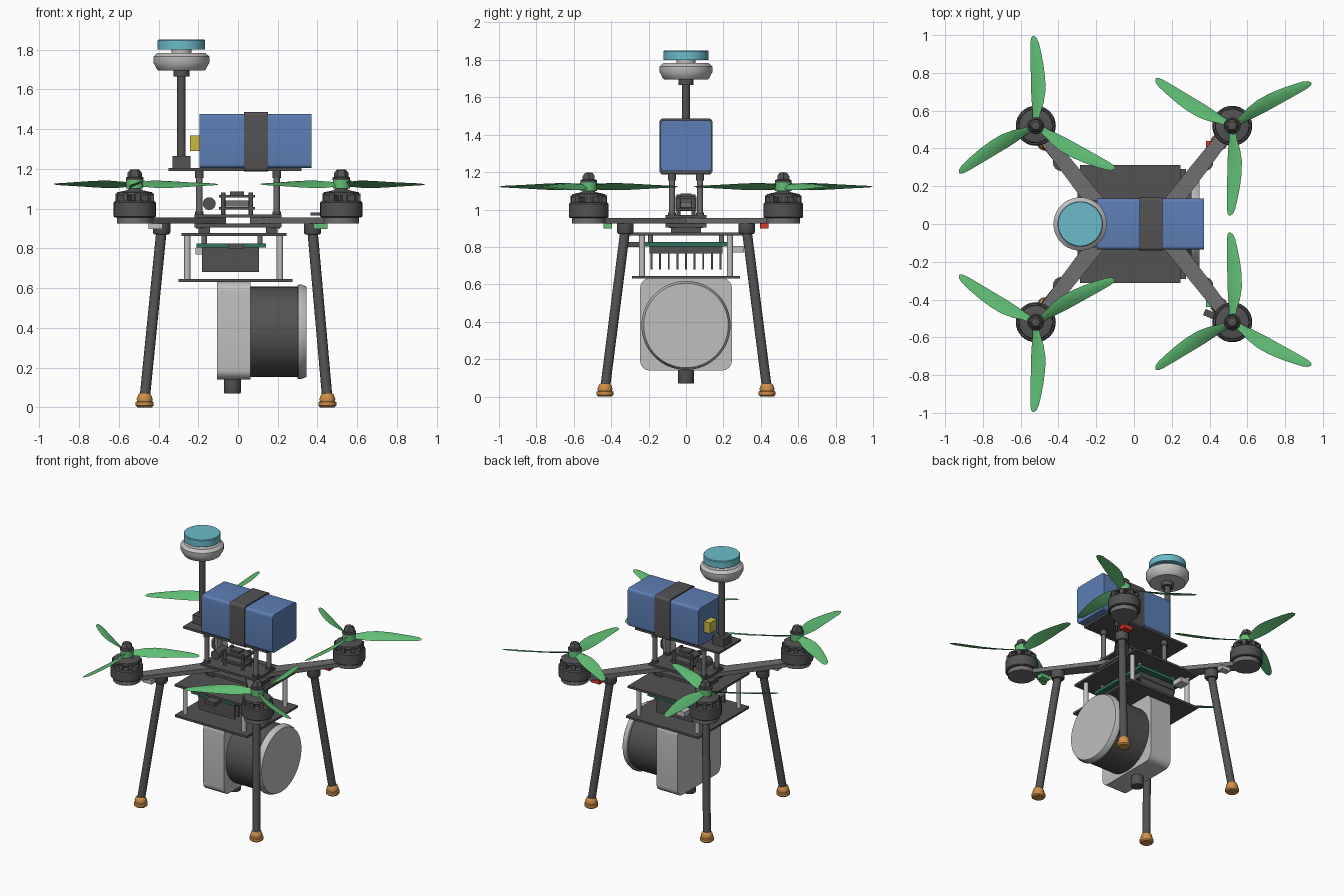
import bpy, bmesh, math
from mathutils import Vector, Matrix

if "Cube" in bpy.data.objects:
    bpy.data.objects.remove(bpy.data.objects["Cube"])

def material(name, col):
    m = bpy.data.materials.new(name)
    m.diffuse_color = (*col, 1)
    m.use_nodes = True
    m.node_tree.nodes["Principled BSDF"].inputs["Base Color"].default_value = m.diffuse_color
    return m

DARK = material("dark_grey", (0.085, 0.085, 0.088))
MID = material("mid_grey", (0.16, 0.16, 0.165))
LIGHT = material("light_grey", (0.52, 0.52, 0.52))
BLUE = material("battery_blue", (0.11, 0.21, 0.46))
GREEN = material("propeller_green", (0.12, 0.52, 0.18))
CYAN = material("antenna_cyan", (0.15, 0.50, 0.60))
ORANGE = material("foot_orange", (0.62, 0.28, 0.07))
YELLOW = material("plug_yellow", (0.58, 0.49, 0.06))
RED = material("light_red", (0.70, 0.04, 0.02))
BOARD = material("board_green", (0.03, 0.16, 0.11))

def make(name, bm, mat, smooth=False):
    bmesh.ops.recalc_face_normals(bm, faces=bm.faces)
    me = bpy.data.meshes.new(name)
    bm.to_mesh(me)
    bm.free()
    me.materials.append(mat)
    ob = bpy.data.objects.new(name, me)
    bpy.context.collection.objects.link(ob)
    if smooth:
        bpy.ops.object.select_all(action='DESELECT')
        ob.select_set(True)
        bpy.context.view_layer.objects.active = ob
        bpy.ops.object.shade_smooth_by_angle(angle=math.radians(35))
    return ob

def box(name, x, y, z, mat, round_x=0, turn=0):
    """Box from (min, max) pairs; round_x rounds the edges along x, turn spins it about z."""
    bm = bmesh.new()
    c = Vector([(a + b) / 2 for a, b in (x, y, z)])
    s = [b - a for a, b in (x, y, z)]
    bmesh.ops.create_cube(bm, size=1, matrix=Matrix.Translation(c) @ Matrix.Rotation(turn, 4, 'Z') @ Matrix.Diagonal((*s, 1)))
    if round_x:
        es = [e for e in bm.edges if abs(e.verts[0].co.x - e.verts[1].co.x) > 1e-4]
        bmesh.ops.bevel(bm, geom=es, offset=round_x, segments=6, profile=0.5, affect='EDGES')
    return make(name, bm, mat, bool(round_x))

def lathe(name, profile, mat, origin=(0, 0, 0), axis=(0, 0, 1), n=32):
    """Closed solid of revolution from (radius, height) points along an axis."""
    bm = bmesh.new()
    m = Matrix.Translation(origin) @ Vector((0, 0, 1)).rotation_difference(Vector(axis)).to_matrix().to_4x4()
    rings = [[bm.verts.new(m @ Vector((r * math.cos(2 * math.pi * i / n), r * math.sin(2 * math.pi * i / n), h)))
              for i in range(n)] for r, h in profile]
    for a, b in zip(rings, rings[1:]):
        for i in range(n):
            bm.faces.new((a[i], a[(i + 1) % n], b[(i + 1) % n], b[i]))
    bm.faces.new(rings[0])
    bm.faces.new(rings[-1])
    return make(name, bm, mat, True)

def rod(name, p, q, r, mat, n=20):
    d = Vector(q) - Vector(p)
    return lathe(name, [(r, 0), (r, d.length)], mat, p, d.normalized(), n)

def prism(name, pts, z0, z1, mat):
    bm = bmesh.new()
    f = bm.faces.new([bm.verts.new((x, y, z0)) for x, y in pts])
    ext = bmesh.ops.extrude_face_region(bm, geom=[f])['geom']
    bmesh.ops.translate(bm, vec=(0, 0, z1 - z0), verts=[v for v in ext if isinstance(v, bmesh.types.BMVert)])
    return make(name, bm, mat)

# radius, chord, sweep towards the leading edge, pitch in degrees
BLADE = [(0.025, 0.04, 0, 35), (0.07, 0.05, 0.004, 35), (0.12, 0.072, 0.010, 31), (0.18, 0.084, 0.013, 26),
         (0.25, 0.082, 0.012, 22), (0.32, 0.072, 0.007, 18), (0.39, 0.058, 0, 15),
         (0.44, 0.045, -0.006, 13), (0.465, 0.03, -0.010, 12), (0.476, 0.008, -0.013, 12)]
SECTION = [(0.5, 0), (0.25, 0.07), (-0.15, 0.06), (-0.5, 0), (-0.15, -0.02), (0.25, -0.01)]

def propeller(name, cx, cy, first, spin):
    bm = bmesh.new()
    for k in range(3):
        m = Matrix.Translation((cx, cy, 1.122)) @ Matrix.Rotation(first + k * math.tau / 3, 4, 'Z')
        rings = []
        for r, c, off, pitch in BLADE:
            p = math.radians(pitch)
            rings.append([bm.verts.new(m @ Vector((r, spin * (off + c * (u * math.cos(p) - w * math.sin(p))),
                                                   c * (u * math.sin(p) + w * math.cos(p))))) for u, w in SECTION])
        n = len(SECTION)
        for a, b in zip(rings, rings[1:]):
            for i in range(n):
                bm.faces.new((a[i], a[(i + 1) % n], b[(i + 1) % n], b[i]))
        bm.faces.new(rings[0])
        bm.faces.new(rings[-1])
    make(name, bm, GREEN, True)

# Four corners: arm, motor, propeller, leg, light
for sx, xn in ((-1, "rear"), (1, "front")):
    for sy, yn in ((-1, "right"), (1, "left")):
        tag = f"{xn}_{yn}_"
        mx, my = 0.52 * sx, 0.52 * sy
        a, b = Vector((0.10 * sx, -0.02 * sy)), Vector((mx, my))
        side = (b - a).normalized().orthogonal()
        prism(tag + "arm", [a + side * 0.05, b + side * 0.034, b - side * 0.034, a - side * 0.05], 0.925, 0.955, MID)
        lathe(tag + "motor_mount", [(0.09, 0.925), (0.09, 0.956)], MID, (mx, my, 0))
        lathe(tag + "motor_bell", [(0.10, 0.955), (0.106, 0.96), (0.106, 1.03), (0.10, 1.038), (0.055, 1.04),
                                   (0.05, 1.085), (0.03, 1.10), (0.03, 1.115)], DARK, (mx, my, 0))
        lathe(tag + "motor_rim", [(0.055, 1.068), (0.092, 1.068), (0.088, 1.082), (0.05, 1.09)], DARK, (mx, my, 0))
        for k in range(9):
            t = k * math.tau / 9
            px, py = mx + 0.07 * math.cos(t), my + 0.07 * math.sin(t)
            box(tag + "motor_spoke", (px - 0.027, px + 0.027), (py - 0.013, py + 0.013), (1.03, 1.075), DARK, turn=t)
        spin = sx * sy                     # diagonal pairs turn the same way
        propeller(tag + "propeller", mx, my, -spin * math.pi / 2, spin)
        lathe(tag + "propeller_hub", [(0.043, 1.10), (0.043, 1.147)], GREEN, (mx, my, 0), n=24)
        lathe(tag + "propeller_washer", [(0.045, 1.145), (0.045, 1.155), (0.038, 1.16)], DARK, (mx, my, 0))
        lathe(tag + "propeller_nut", [(0.037, 1.155), (0.037, 1.178), (0.024, 1.195), (0.01, 1.198)], DARK, (mx, my, 0), n=6)
        # Splayed leg with clamp and rubber foot
        top, foot = (0.38 * sx - 0.005, 0.325 * sy, 0.89), (0.46 * sx - 0.01, 0.433 * sy, 0.04)
        rod(tag + "leg", foot, top, 0.026, DARK)
        lathe(tag + "leg_clamp", [(0.038, 0.87), (0.044, 0.88), (0.044, 0.925)], DARK, (top[0], top[1], 0))
        lathe(tag + "foot", [(0.036, 0), (0.045, 0.008), (0.045, 0.026), (0.038, 0.03), (0.04, 0.042),
                             (0.032, 0.064), (0.026, 0.07)], ORANGE, (foot[0], foot[1], 0), n=24)
        lamp = LIGHT if sx < 0 else (RED if sy > 0 else GREEN)
        lx, ly = 0.415 * sx, 0.418 * sy
        box(tag + "light", (lx - 0.035, lx + 0.035), (ly - 0.022, ly + 0.022), (0.898, 0.926), lamp)
        # Standoffs of the centre frame and of the lower bay
        fx, fy = 0.195 * sx, 0.075 * sy
        rod(tag + "frame_post", (fx, fy, 0.90), (fx, fy, 1.19), 0.016, MID)
        for z0, z1 in ((0.955, 0.985), (1.155, 1.19)):
            rod(tag + "frame_post_collar", (fx, fy, z0), (fx, fy, z1), 0.022, DARK)
        bx, by = 0.233 * sx - 0.022, 0.235 * sy
        rod(tag + "bay_post", (bx, by, 0.64), (bx, by, 0.87), 0.016, LIGHT)
        rod(tag + "board_post", (0.14 * sx - 0.03, 0.19 * sy, 0.81), (0.14 * sx - 0.03, 0.19 * sy, 0.87), 0.013, MID, 12)
        # Flight stack pillars
        rod(tag + "stack_pillar", (0.07 * sx - 0.005, 0.04 * sy, 0.96), (0.07 * sx - 0.005, 0.04 * sy, 1.08), 0.011, DARK, 12)
box("motor_wire_guide", (0.37, 0.43), (-0.495, -0.46), (0.965, 0.98), DARK, turn=-0.4)

# Centre frame
box("frame_lower_plate", (-0.22, 0.22), (-0.11, 0.11), (0.905, 0.925), DARK)
box("frame_upper_plate", (-0.22, 0.22), (-0.11, 0.11), (0.955, 0.97), DARK)
for sx in (-1, 1):
    box("frame_bay_link", (0.17 * sx - 0.03, 0.17 * sx + 0.03), (-0.08, 0.08), (0.875, 0.906), DARK)
box("battery_plate", (-0.35, 0.32), (-0.125, 0.125), (1.19, 1.205), DARK)
for z in (0.995, 1.055):
    box("flight_stack_board", (-0.095, 0.085), (-0.055, 0.055), (z, z + 0.014), DARK)
box("flight_stack_chip", (-0.04, 0.03), (-0.03, 0.03), (1.065, 1.085), DARK)
box("flight_stack_core", (-0.07, 0.06), (-0.035, 0.035), (1.01, 1.04), MID)
rod("capacitor", (-0.145, -0.055, 1.025), (-0.145, 0.055, 1.025), 0.032, DARK)

# Battery, strap and plug
box("battery", (-0.195, 0.37), (-0.135, 0.135), (1.205, 1.477), BLUE, round_x=0.018)
box("battery_strap", (0.03, 0.152), (-0.141, 0.141), (1.187, 1.486), DARK, round_x=0.018)
box("battery_plug", (-0.242, -0.19), (-0.003, 0.073), (1.29, 1.367), YELLOW)

# Antenna mast
M = (-0.285, 0, 0)
box("mast_base", (-0.33, -0.24), (-0.045, 0.045), (1.2, 1.265), DARK)
lathe("mast", [(0.021, 1.25), (0.021, 1.70)], DARK, M)
lathe("mast_collar", [(0.04, 1.665), (0.04, 1.70)], DARK, M)
lathe("antenna_base", [(0.115, 1.695), (0.122, 1.70), (0.141, 1.735), (0.141, 1.765), (0.12, 1.783)], LIGHT, M, n=48)
lathe("antenna_neck", [(0.05, 1.78), (0.05, 1.802)], LIGHT, M)
lathe("antenna_cap", [(0.12, 1.80), (0.12, 1.845), (0.116, 1.85)], CYAN, M, n=48)

# Lower electronics bay
box("bay_top_plate", (-0.285, 0.245), (-0.312, 0.312), (0.862, 0.877), DARK)
box("bay_bottom_plate", (-0.30, 0.275), (-0.29, 0.29), (0.63, 0.645), DARK)
box("computer_board", (-0.21, 0.14), (-0.235, 0.235), (0.803, 0.825), BOARD)
box("heat_sink_base", (-0.18, 0.105), (-0.195, 0.195), (0.765, 0.803), DARK)
for i in range(9):
    y = -0.185 + i * 0.37 / 8
    box("heat_sink_fin", (-0.18, 0.105), (y - 0.005, y + 0.005), (0.68, 0.77), DARK)
for y in (-0.12, 0, 0.12):
    box("board_socket", (-0.215, -0.15), (y - 0.04, y + 0.04), (0.77, 0.803), LIGHT)
box("side_plug", (-0.205, -0.14), (0.23, 0.31), (0.77, 0.805), LIGHT)
box("side_socket", (-0.05, 0.03), (-0.31, -0.22), (0.80, 0.825), DARK)

# Camera hanging under the bay
box("camera_body", (-0.105, 0.062), (-0.245, 0.245), (0.14, 0.632), LIGHT, round_x=0.05)
lathe("camera_barrel", [(0.227, 0.06), (0.227, 0.305)], DARK, (0, 0, 0.38), (1, 0, 0), 64)
lathe("camera_lens_rim", [(0.234, 0.30), (0.238, 0.305), (0.238, 0.32), (0.226, 0.346)], LIGHT, (0, 0, 0.38), (1, 0, 0), 64)
lathe("camera_lower_knob", [(0.04, 0.07), (0.042, 0.075), (0.042, 0.145)], DARK, (-0.028, 0, 0))
